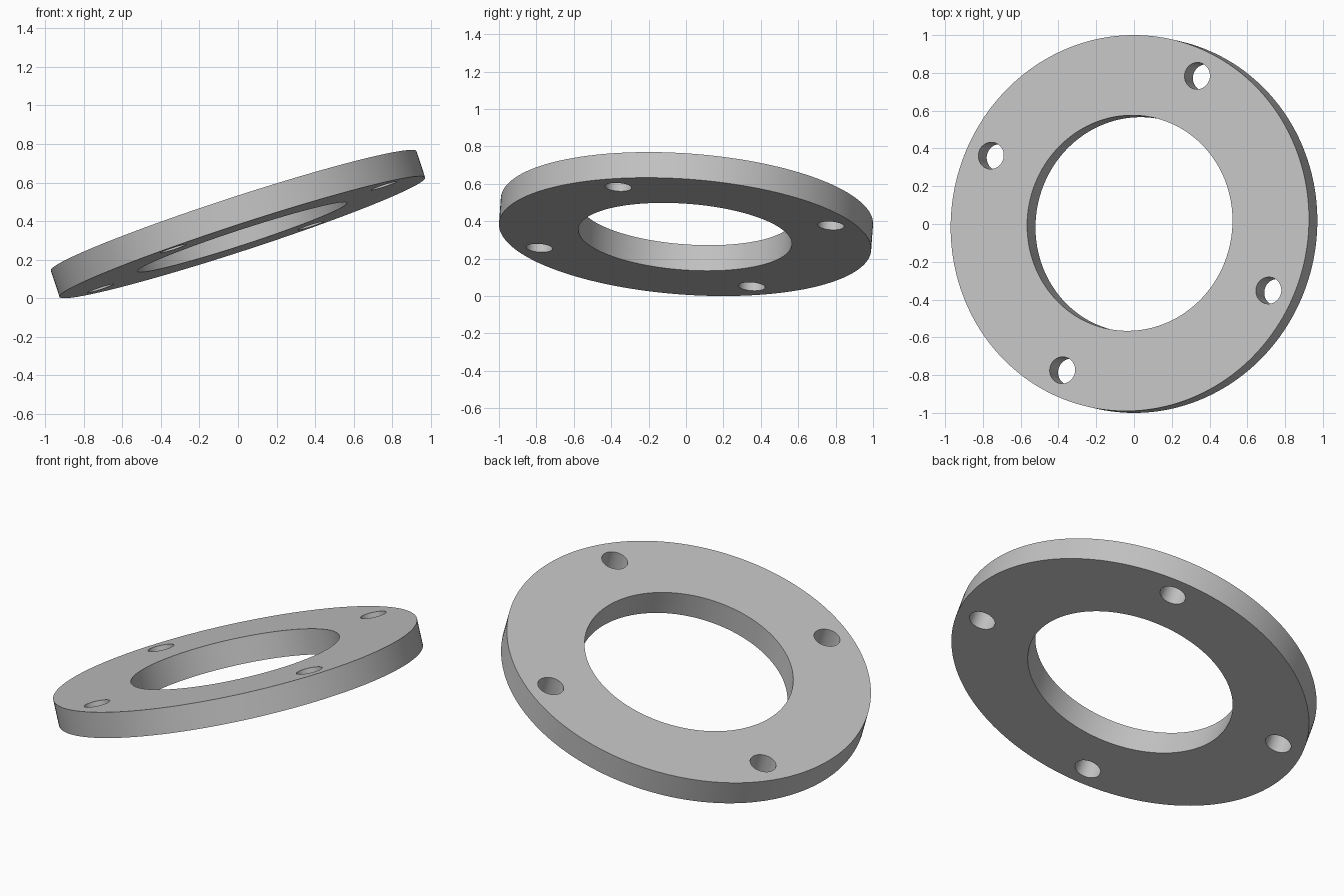
import bpy
import bmesh
import math
from mathutils import Matrix, Vector

cube = bpy.data.objects.get("Cube")
if cube:
    bpy.data.objects.remove(cube, do_unlink=True)

OUTER, BORE, THICK = 0.9975, 0.572, 0.144
BOLT_RING, BOLT_HOLE, BOLT_COUNT = 0.859, 0.071, 4

# Flat outline: outer rim, central bore and evenly spaced bolt holes
outline = bpy.data.curves.new("flange_ring", "CURVE")
outline.dimensions = "2D"
outline.fill_mode = "BOTH"
outline.extrude = THICK / 2


def add_circle(radius, cx=0.0, cy=0.0, count=128):
    spline = outline.splines.new("POLY")
    spline.points.add(count - 1)
    for i, point in enumerate(spline.points):
        a = math.tau * i / count
        point.co = (cx + radius * math.cos(a), cy + radius * math.sin(a), 0, 1)
    spline.use_cyclic_u = True


add_circle(OUTER, count=192)
add_circle(BORE)
for i in range(BOLT_COUNT):
    a = math.tau * i / BOLT_COUNT
    add_circle(BOLT_HOLE, BOLT_RING * math.cos(a), BOLT_RING * math.sin(a), 48)

# Turn the extruded outline into one solid mesh
ring = bpy.data.objects.new("flange_ring", outline)
bpy.context.collection.objects.link(ring)
bpy.ops.object.select_all(action="DESELECT")
ring.select_set(True)
bpy.context.view_layer.objects.active = ring
bpy.ops.object.convert(target="MESH")
ring = bpy.context.object

# Tilt: the ring's axis leans, with one bolt hole along bolt_dir
axis = Vector((-0.3096, 0.0692, 0.9483)).normalized()
bolt_dir = Vector((0.735, -0.357, 0.266))
bolt_dir = (bolt_dir - axis * bolt_dir.dot(axis)).normalized()
tilt = Matrix((bolt_dir, axis.cross(bolt_dir), axis)).transposed().to_4x4()

bm = bmesh.new()
bm.from_mesh(ring.data)
bmesh.ops.remove_doubles(bm, verts=bm.verts, dist=0.0001)
bmesh.ops.recalc_face_normals(bm, faces=bm.faces)
bmesh.ops.transform(bm, matrix=tilt, verts=bm.verts)
lowest = min(v.co.z for v in bm.verts)
bmesh.ops.translate(bm, vec=(0, 0, -lowest), verts=bm.verts)
bm.to_mesh(ring.data)
bm.free()
bpy.ops.object.shade_smooth_by_angle(angle=math.radians(30))

# Plain grey metal
grey = bpy.data.materials.new("plain_grey")
grey.use_nodes = True
colour = (0.54, 0.54, 0.54, 1)
grey.diffuse_color = colour
grey.node_tree.nodes["Principled BSDF"].inputs["Base Color"].default_value = colour
ring.data.materials.clear()
ring.data.materials.append(grey)
